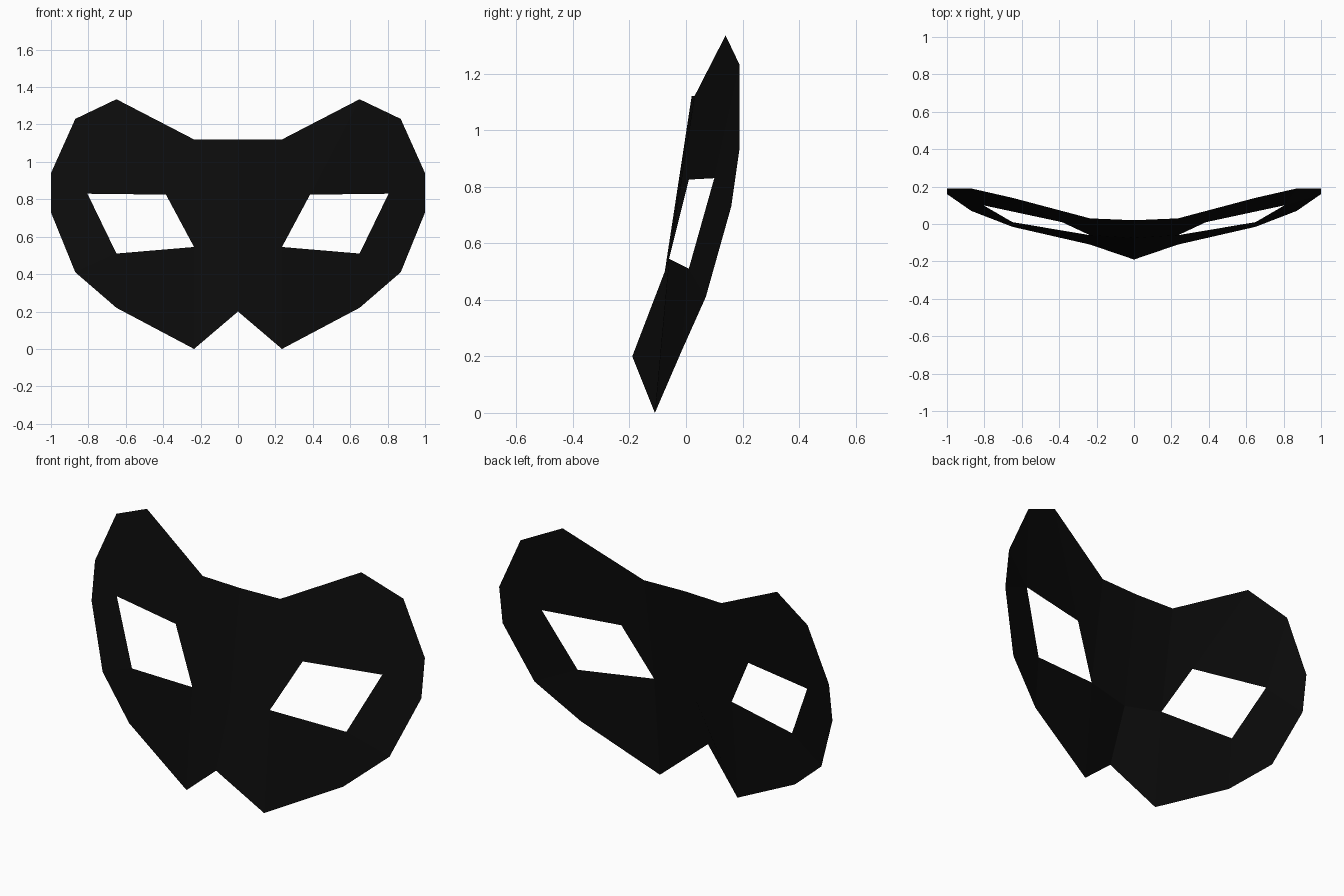
import bpy
import bmesh

if "Cube" in bpy.data.objects:
    bpy.data.objects.remove(bpy.data.objects["Cube"])

black = bpy.data.materials.new("black")
black.diffuse_color = (0.0035, 0.0035, 0.0035, 1)
black.use_nodes = True
black.node_tree.nodes["Principled BSDF"].inputs["Base Color"].default_value = black.diffuse_color

# Right half of the mask: outline, eye opening and nose bridge
points = {
    "top_mid": (0, 0.02, 1.12), "brow": (0.235, 0.03, 1.12),
    "peak": (0.65, 0.14, 1.335), "temple": (0.87, 0.19, 1.23),
    "side_hi": (1, 0.19, 0.94), "side_lo": (1, 0.16, 0.73),
    "cheek": (0.87, 0.07, 0.41), "jaw": (0.65, -0.015, 0.22),
    "tip": (0.235, -0.11, 0), "nose": (0, -0.19, 0.2),
    "bridge": (0, -0.075, 0.5),
    "eye_top": (0.385, 0.01, 0.825), "eye_out": (0.805, 0.10, 0.83),
    "eye_low": (0.65, 0.01, 0.51), "eye_in": (0.235, -0.06, 0.545),
}

# Panels around the eye, wound to face the front
panels = [
    "top_mid bridge eye_in brow", "brow eye_in eye_top", "brow eye_top peak",
    "peak eye_top eye_out temple", "temple eye_out side_hi",
    "side_hi eye_out side_lo", "side_lo eye_out eye_low cheek",
    "cheek eye_low jaw", "jaw eye_low eye_in tip", "tip eye_in bridge nose",
]

bm = bmesh.new()
verts = {name: bm.verts.new(co) for name, co in points.items()}
for panel in panels:
    bm.faces.new([verts[name] for name in panel.split()])

mesh = bpy.data.meshes.new("eye_mask")
bm.to_mesh(mesh)
bm.free()
mesh.materials.append(black)
mask = bpy.data.objects.new("eye_mask", mesh)
bpy.context.collection.objects.link(mask)

# Left half
mirror = mask.modifiers.new("mirror", "MIRROR")
mirror.use_clip = True
